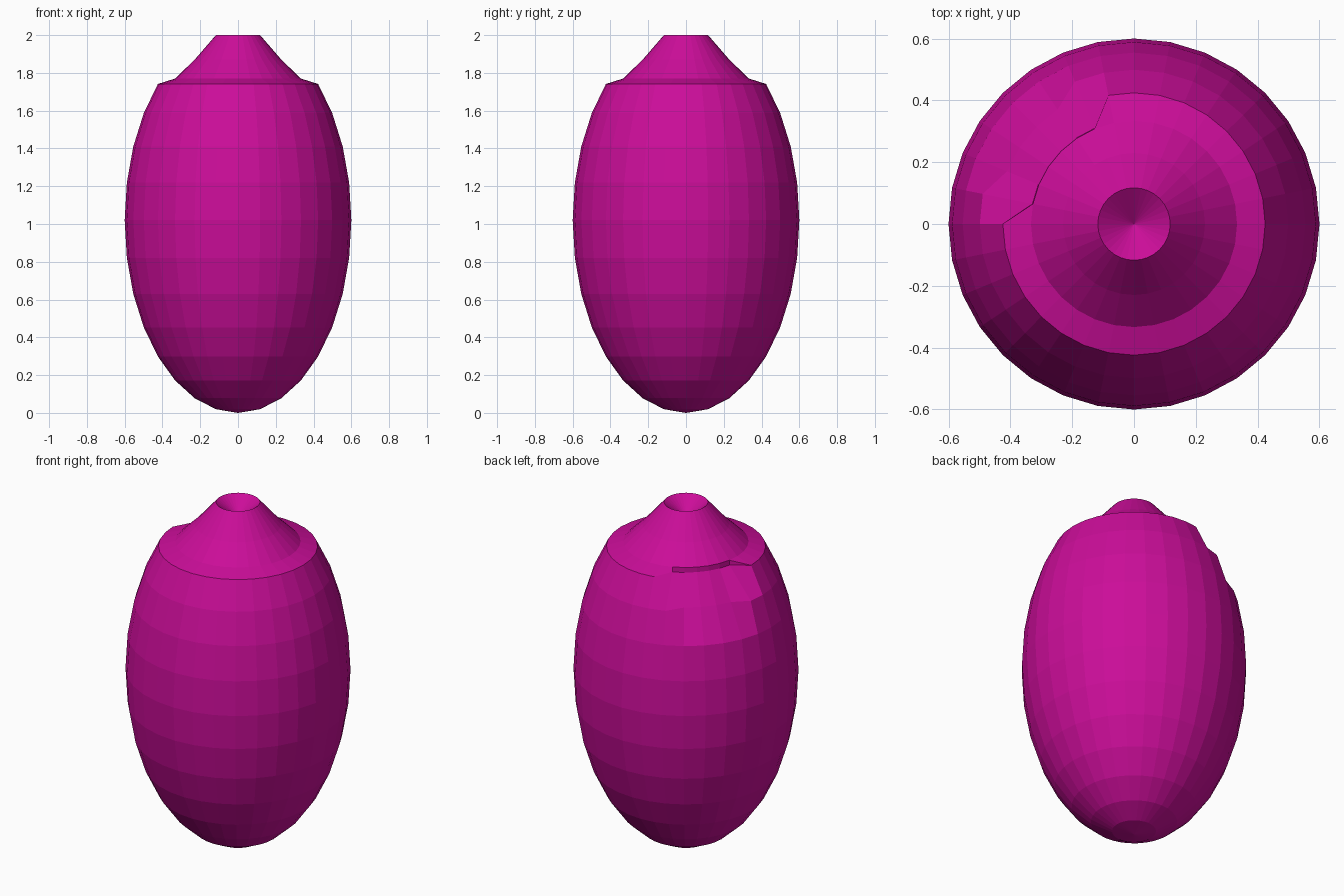
import bpy, bmesh, math

if "Cube" in bpy.data.objects:
    bpy.data.objects.remove(bpy.data.objects["Cube"])

SEG, RINGS = 32, 16
R, H = 0.6, 1.02          # half width and half height of the egg

# reshaped spout rings: ring index from the bottom -> height
SPOUT = {13: 1.77, 14: 1.87, 15: 2.0}
# dented sector: ring -> (first segment, last segment, new radius)
DENT = {11: (11, 14, 0.445), 12: (10, 15, 0.335)}

bm = bmesh.new()
bottom = bm.verts.new((0, 0, 0))
rings = []
for i in range(1, RINGS):
    a = math.pi * i / RINGS
    z = SPOUT.get(i, H - H * math.cos(a))
    ring = []
    for s in range(SEG):
        r = R * math.sin(a)
        if i in DENT and DENT[i][0] <= s <= DENT[i][1]:
            r = DENT[i][2]
        t = 2 * math.pi * s / SEG
        ring.append(bm.verts.new((r * math.cos(t), r * math.sin(t), z)))
    rings.append(ring)
# sunken centre of the spout
top = bm.verts.new((0, 0, 1.91))

for s in range(SEG):
    n = (s + 1) % SEG
    bm.faces.new((bottom, rings[0][n], rings[0][s]))
    bm.faces.new((top, rings[-1][s], rings[-1][n]))
    for lo, hi in zip(rings, rings[1:]):
        bm.faces.new((lo[s], lo[n], hi[n], hi[s]))

# split bent quads at the right end of the dent, from body rim to spout base
bmesh.ops.connect_verts(bm, verts=[rings[11][16], rings[12][15]])
bmesh.ops.recalc_face_normals(bm, faces=bm.faces)

mesh = bpy.data.meshes.new("egg_body")
bm.to_mesh(mesh)
bm.free()
body = bpy.data.objects.new("egg_body", mesh)
bpy.context.collection.objects.link(body)

mat = bpy.data.materials.new("magenta")
mat.diffuse_color = (0.6, 0.004, 0.32, 1)
mat.use_nodes = True
mat.node_tree.nodes["Principled BSDF"].inputs["Base Color"].default_value = mat.diffuse_color
mesh.materials.append(mat)
